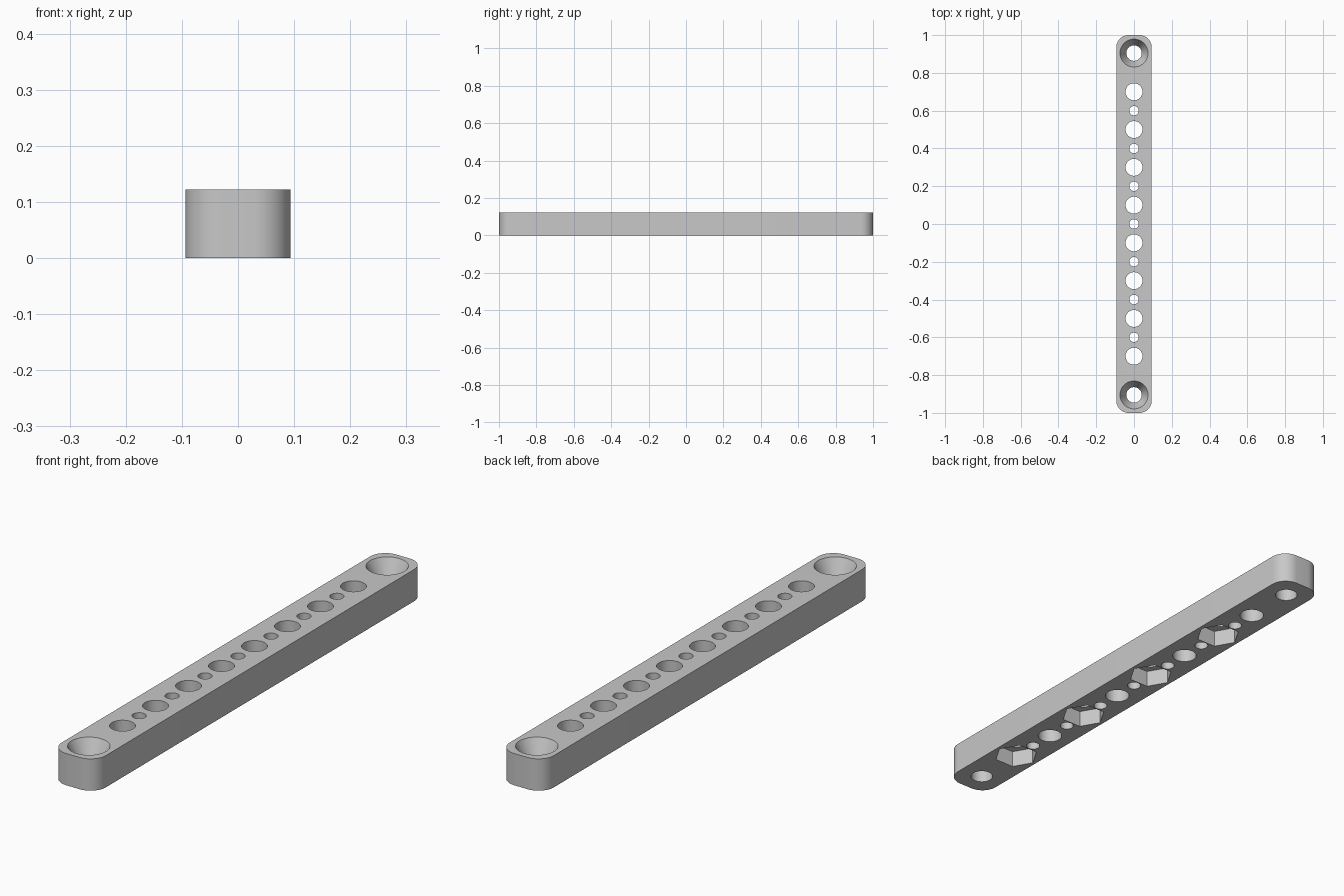
import bpy, bmesh
from math import cos, sin, pi, radians

if "Cube" in bpy.data.objects:
    bpy.data.objects.remove(bpy.data.objects["Cube"], do_unlink=True)

HALF_W, HALF_L, HEIGHT, CORNER = 0.0935, 1.0, 0.122, 0.065
OVER = 0.02  # how far cutters reach past the surface

grey = bpy.data.materials.new("light_grey")
grey.use_nodes = True
colour = (0.58, 0.58, 0.58, 1)
grey.diffuse_color = colour
grey.node_tree.nodes["Principled BSDF"].inputs["Base Color"].default_value = colour


def circle(r, n, y=0.0):
    return [(r * cos(2 * pi * i / n), y + r * sin(2 * pi * i / n)) for i in range(n)]


def loft(bm, rings):
    """Closed solid through a stack of (outline, z) rings, bottom to top."""
    loops = [[bm.verts.new((x, y, z)) for x, y in pts] for pts, z in rings]
    n = len(loops[0])
    bm.faces.new(loops[0][::-1])
    bm.faces.new(loops[-1])
    for a, b in zip(loops, loops[1:]):
        for i in range(n):
            j = (i + 1) % n
            bm.faces.new((a[i], a[j], b[j], b[i]))


def make_object(name, bm):
    mesh = bpy.data.meshes.new(name)
    bm.to_mesh(mesh)
    bm.free()
    mesh.materials.append(grey)
    ob = bpy.data.objects.new(name, mesh)
    bpy.context.collection.objects.link(ob)
    return ob


# Bar body with rounded corners
outline = []
for k, (sx, sy) in enumerate([(1, 1), (-1, 1), (-1, -1), (1, -1)]):
    for i in range(13):
        a = (k + i / 12) * pi / 2
        outline.append((sx * (HALF_W - CORNER) + CORNER * cos(a),
                        sy * (HALF_L - CORNER) + CORNER * sin(a)))
bm = bmesh.new()
loft(bm, [(outline, 0), (outline, HEIGHT)])
bar = make_object("hole_bar", bm)

# Through holes: large and small alternate along the bar
bm = bmesh.new()
for i in range(-7, 8):
    ring = circle(0.045 if i % 2 else 0.025, 48, i * 0.1)
    loft(bm, [(ring, -OVER), (ring, HEIGHT + OVER)])

# Countersunk screw holes at both ends
SINK = 0.068
for y in (-0.905, 0.905):
    shank, head = 0.041, 0.074
    flare = head + (head - shank) * OVER / SINK
    loft(bm, [(circle(shank, 48, y), -OVER),
              (circle(shank, 48, y), HEIGHT - SINK),
              (circle(flare, 48, y), HEIGHT + OVER)])
hole_cutter = make_object("hole_cutter", bm)

# Hexagonal nut pockets underneath every second large hole
bm = bmesh.new()
for y in (-0.7, -0.3, 0.1, 0.5):
    hexagon = circle(0.082, 6, y)
    loft(bm, [(hexagon, -OVER), (hexagon, 0.065)])
pocket_cutter = make_object("pocket_cutter", bm)

# Cut and finish
bpy.ops.object.select_all(action='DESELECT')
bpy.context.view_layer.objects.active = bar
bar.select_set(True)
for cutter in (hole_cutter, pocket_cutter):
    cutter.hide_render = True
    mod = bar.modifiers.new(cutter.name, 'BOOLEAN')
    mod.operation = 'DIFFERENCE'
    mod.solver = 'EXACT'
    mod.object = cutter
    bpy.ops.object.modifier_apply(modifier=mod.name)
    bpy.data.objects.remove(cutter, do_unlink=True)
bpy.ops.object.shade_smooth_by_angle(angle=radians(20))
